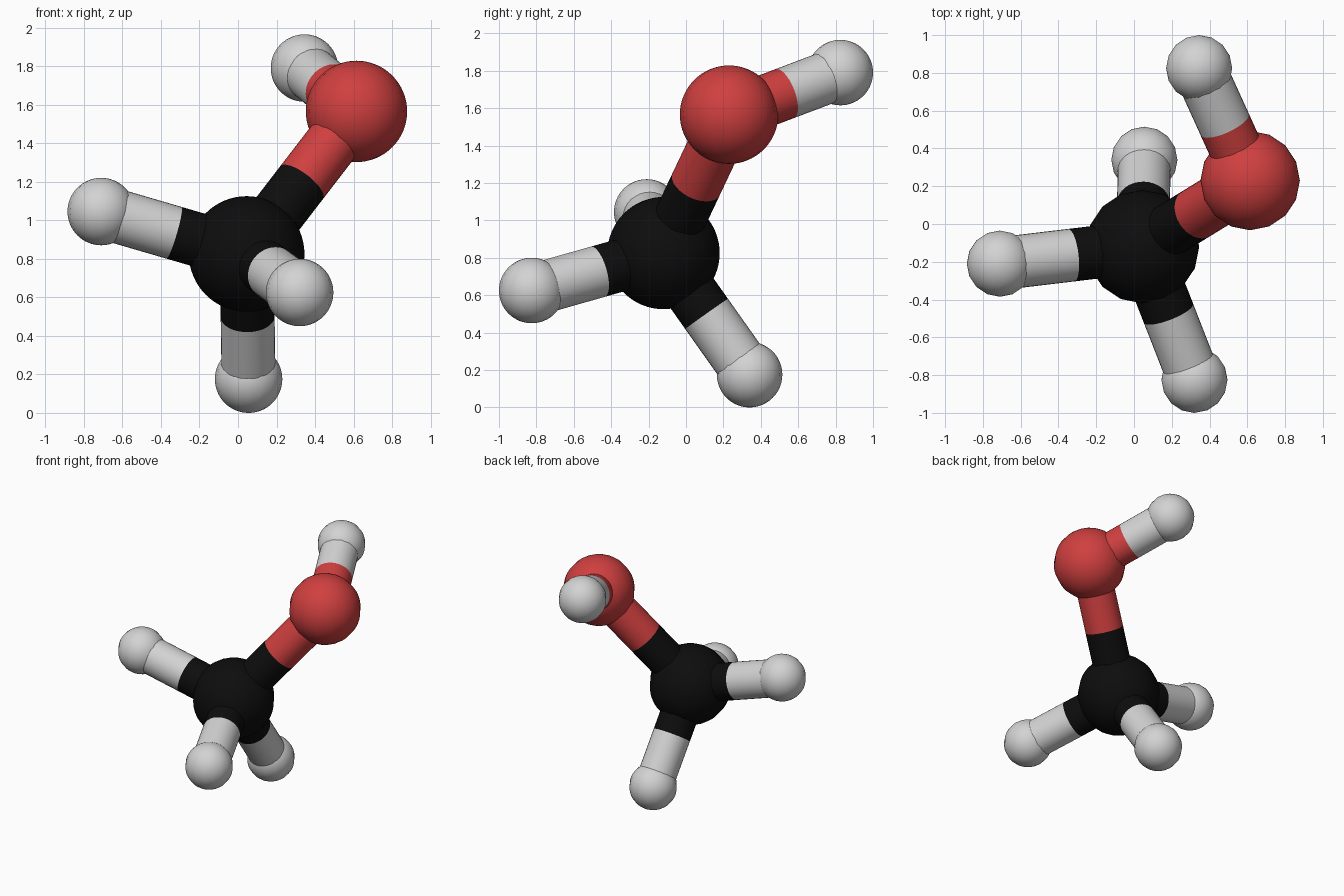
import bpy
from mathutils import Vector

cube = bpy.data.objects.get("Cube")
if cube:
    bpy.data.objects.remove(cube, do_unlink=True)


def material(name, rgb):
    m = bpy.data.materials.new(name)
    m.use_nodes = True
    m.diffuse_color = (*rgb, 1)
    node = next(n for n in m.node_tree.nodes if n.type == 'BSDF_PRINCIPLED')
    node.inputs["Base Color"].default_value = (*rgb, 1)
    return m


BLACK = material("carbon black", (0.004, 0.004, 0.004))
RED = material("oxygen red", (0.63, 0.05, 0.05))
WHITE = material("hydrogen white", (0.65, 0.65, 0.65))
BOND_RADIUS = 0.14

# Atoms: centre, radius, colour
atoms = {
    "carbon_atom": ((0.045, -0.12, 0.825), 0.30, BLACK),
    "oxygen_atom": ((0.615, 0.23, 1.565), 0.263, RED),
    "hydrogen_right": ((-0.71, -0.21, 1.045), 0.175, WHITE),
    "hydrogen_front": ((0.32, -0.825, 0.625), 0.175, WHITE),
    "hydrogen_back": ((0.055, 0.34, 0.175), 0.175, WHITE),
    "hydrogen_top": ((0.345, 0.825, 1.79), 0.175, WHITE),
}
bonds = [
    ("carbon_atom", "oxygen_atom"),
    ("carbon_atom", "hydrogen_right"),
    ("carbon_atom", "hydrogen_front"),
    ("carbon_atom", "hydrogen_back"),
    ("oxygen_atom", "hydrogen_top"),
]


def finish(name, mat):
    obj = bpy.context.object
    obj.name = name
    obj.data.materials.append(mat)
    return obj


def half_bond(name, start, end, mat):
    axis = end - start
    bpy.ops.mesh.primitive_cylinder_add(
        vertices=32, radius=BOND_RADIUS, depth=axis.length,
        location=(start + end) / 2,
        rotation=axis.to_track_quat('Z', 'Y').to_euler())
    finish(name, mat)
    bpy.ops.object.shade_smooth_by_angle()


# Balls
for name, (centre, radius, mat) in atoms.items():
    bpy.ops.mesh.primitive_uv_sphere_add(
        segments=16, ring_count=32, radius=radius, location=centre)
    finish(name, mat)
    bpy.ops.object.shade_smooth()

# Sticks, each half coloured like the ball it meets
for a, b in bonds:
    pa, pb = Vector(atoms[a][0]), Vector(atoms[b][0])
    middle = (pa + pb) / 2
    half_bond(f"bond_{a}_to_{b}", pa, middle, atoms[a][2])
    half_bond(f"bond_{b}_to_{a}", pb, middle, atoms[b][2])
